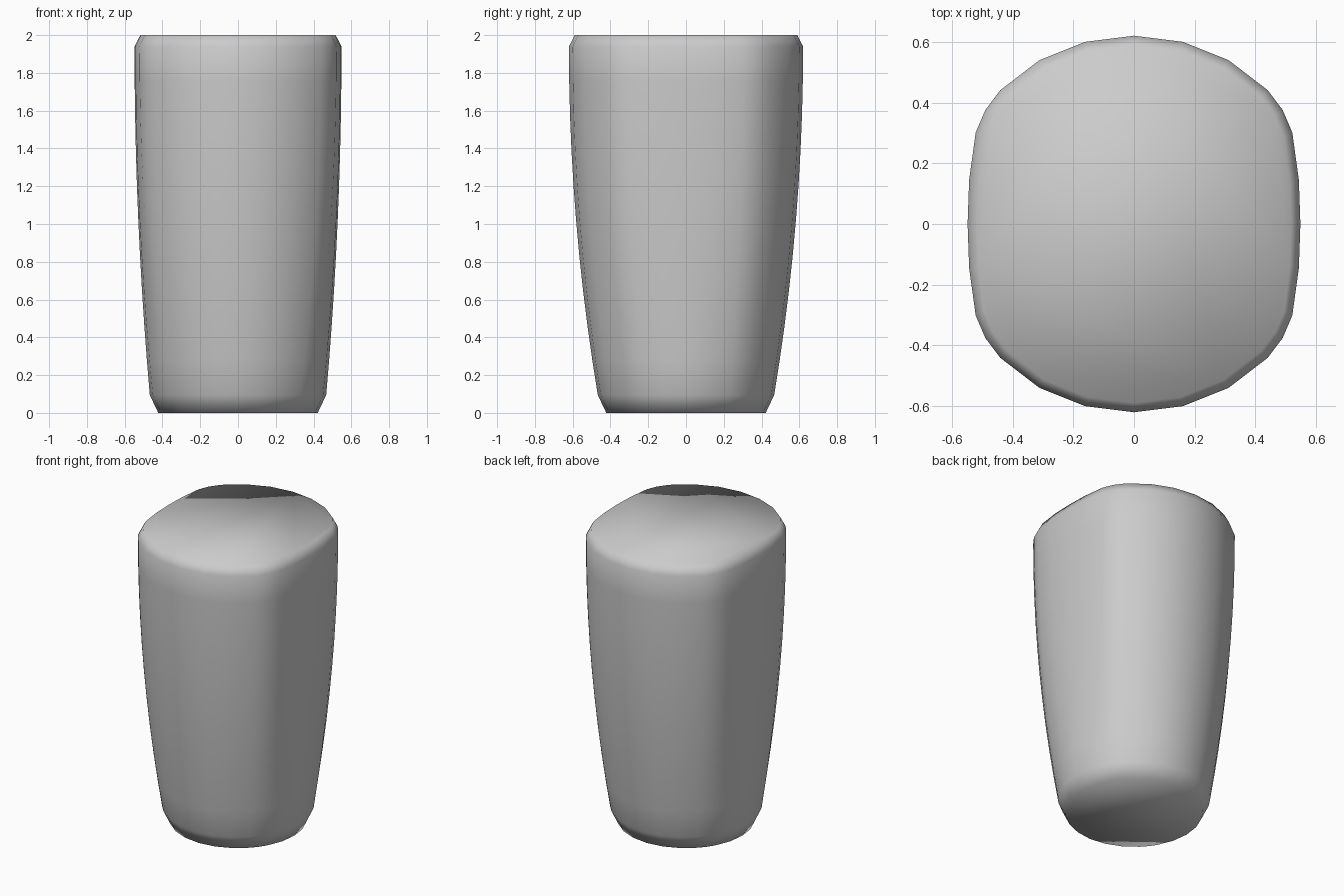
import bpy, bmesh
from math import radians, sin, cos

if "Cube" in bpy.data.objects:
    bpy.data.objects.remove(bpy.data.objects["Cube"])

# Rim outline: angle from +x and radius for one quadrant (rounded-square)
quadrant = [(0, .548), (15, .562), (30, .602), (37.5, .617), (45, .623),
            (60, .623), (75, .621), (90, .62)]
half = quadrant + [(180 - a, r) for a, r in reversed(quadrant[:-1])]
outline = half + [(360 - a, r) for a, r in reversed(half[1:-1])]
BASE_R, LOW, HIGH = .467, .095, 1.94


def section(t, inset, z):
    """Ring blended from the round base (t=0) to the squarish rim (t=1)."""
    ring = []
    for a, r in outline:
        radius = BASE_R + (r - BASE_R) * t - inset
        ring.append((radius * cos(radians(a)), radius * sin(radians(a)), z))
    return ring


# Chamfered base, swelling wall, chamfered top
rings = [section(0, .045, 0)]
steps = 10
for i in range(steps + 1):
    s = i / steps
    rings.append(section(1 - (1 - s) ** 2, 0, LOW + (HIGH - LOW) * s))
rings.append(section(1, .031, 2))

bm = bmesh.new()
loops = [[bm.verts.new(co) for co in ring] for ring in rings]
n = len(outline)
for lower, upper in zip(loops, loops[1:]):
    for i in range(n):
        j = (i + 1) % n
        bm.faces.new((lower[i], lower[j], upper[j], upper[i]))
bm.faces.new(list(reversed(loops[0])))
bm.faces.new(loops[-1])
bmesh.ops.recalc_face_normals(bm, faces=bm.faces)
for f in bm.faces:
    f.smooth = True

mesh = bpy.data.meshes.new("tapered_body")
bm.to_mesh(mesh)
bm.free()
body = bpy.data.objects.new("tapered_body", mesh)
bpy.context.collection.objects.link(body)
